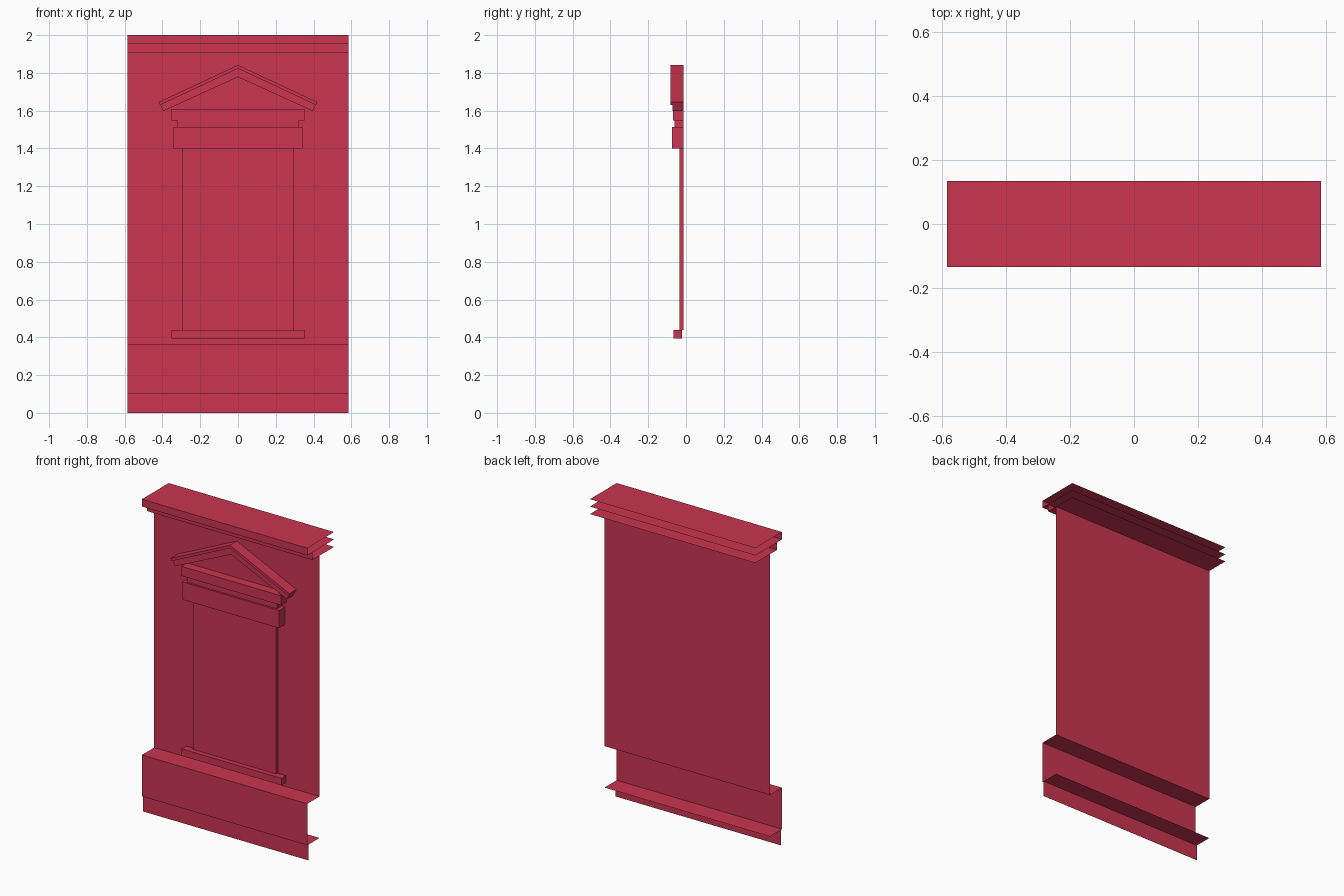
import bpy, bmesh

cube = bpy.data.objects.get("Cube")
if cube:
    bpy.data.objects.remove(cube, do_unlink=True)

HALF = 0.585     # half width of the facade
WALL = -0.012    # y of the wall plane

red = bpy.data.materials.new("crimson_red")
red.use_nodes = True
color = (0.59, 0.035, 0.08, 1)
red.diffuse_color = color
red.node_tree.nodes["Principled BSDF"].inputs["Base Color"].default_value = color


def finish(name, bm):
    mesh = bpy.data.meshes.new(name)
    bm.to_mesh(mesh)
    bm.free()
    mesh.materials.append(red)
    obj = bpy.data.objects.new(name, mesh)
    bpy.context.collection.objects.link(obj)
    return obj


def strip(name, profile):
    """Open sheet: a (y, z) profile swept across the full width."""
    bm = bmesh.new()
    rows = [[bm.verts.new((x, y, z)) for x in (-HALF, HALF)] for y, z in profile]
    for a, b in zip(rows, rows[1:]):
        bm.faces.new((a[0], b[0], b[1], a[1]))
    return finish(name, bm)


def prism(name, outline, front, back=WALL):
    """Solid: an (x, z) outline extruded from front to back."""
    bm = bmesh.new()
    face = bm.faces.new([bm.verts.new((x, front, z)) for x, z in outline])
    out = bmesh.ops.extrude_face_region(bm, geom=[face], use_keep_orig=True)
    for v in out["geom"]:
        if isinstance(v, bmesh.types.BMVert):
            v.co.y = back
    bmesh.ops.recalc_face_normals(bm, faces=bm.faces)
    return finish(name, bm)


def block(name, half, low, high, front, back=WALL):
    return prism(name, [(-half, low), (half, low), (half, high), (-half, high)], front, back)


def chevron(name, upper, lower, front):
    """Symmetric gable band; each edge is (half width, eave z, apex z)."""
    (ux, ue, ua), (lx, le, la) = upper, lower
    return prism(name, [(-ux, ue), (0, ua), (ux, ue), (lx, le), (0, la), (-lx, le)], front)


# Wall sheets: crown, wall, plinth and skirt
strip("crown_upper", [(0.135, 2), (-0.135, 2), (-0.135, 1.953), (0.135, 1.953)])
strip("crown_lower", [(-0.084, 1.953), (-0.084, 1.905), (0.135, 1.905)])
strip("wall_and_plinth", [(WALL, 1.905), (WALL, 0.365), (-0.135, 0.365),
                          (-0.135, 0.1), (WALL, 0.1)])
strip("base_skirt", [(-0.125, 0.1), (-0.125, 0)])

# Window: sill, panel and stepped lintel
block("window_sill", 0.353, 0.395, 0.44, -0.066, -0.021)
block("window_panel", 0.293, 0.44, 1.4, -0.035)
block("lintel", 0.342, 1.4, 1.513, -0.074)
block("lintel_neck", 0.319, 1.513, 1.547, -0.062)
block("lintel_cornice", 0.353, 1.547, 1.608, -0.069)

# Pediment: two stepped gable bands
middle = (0.412, 1.63, 1.823)
chevron("pediment_outer_band", (0.421, 1.645, 1.842), middle, -0.082)
chevron("pediment_inner_band", middle, (0.395, 1.598, 1.778), -0.071)
